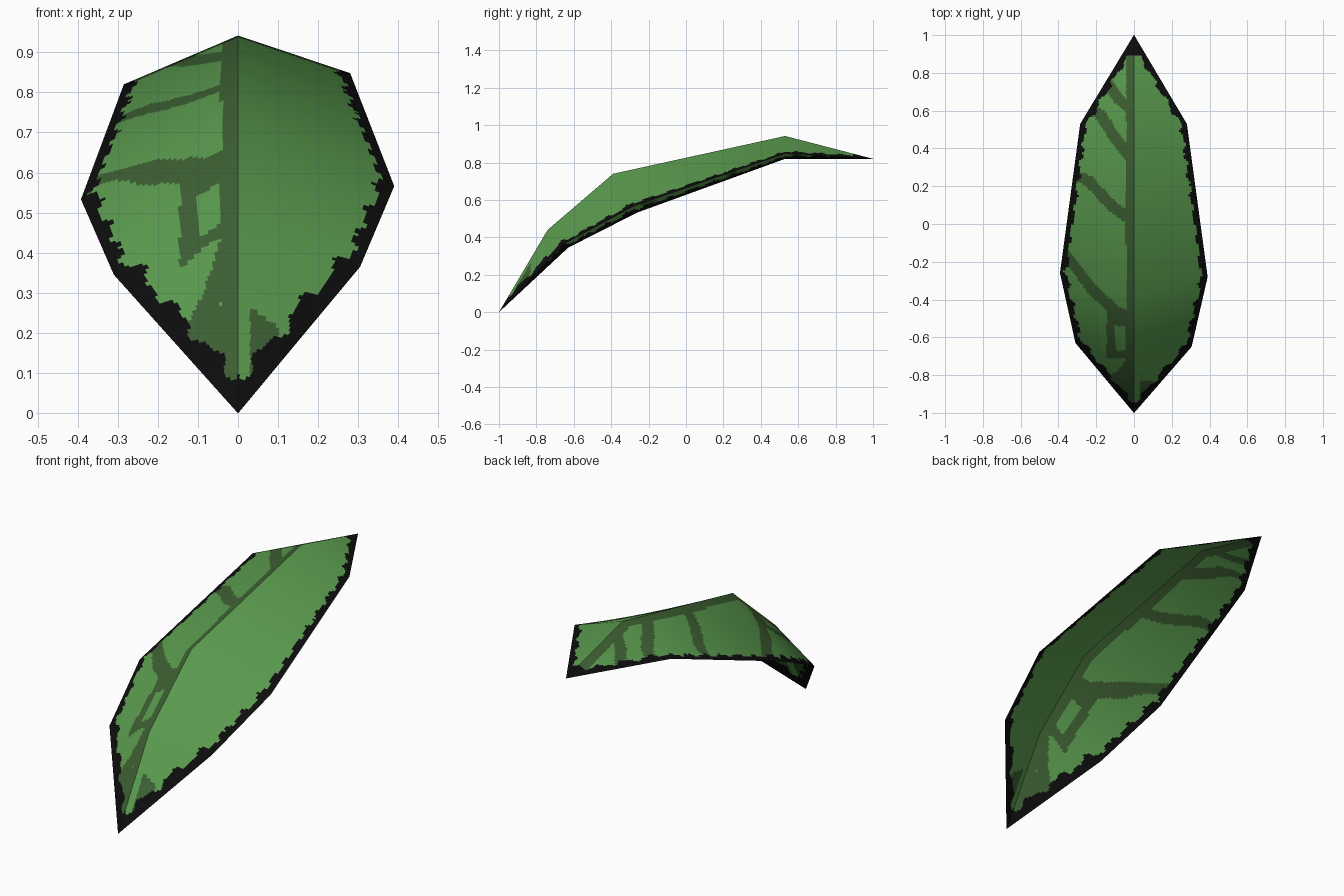
import bpy, math
from mathutils import Vector

if "Cube" in bpy.data.objects:
    bpy.data.objects.remove(bpy.data.objects["Cube"])

# Spine and the two rims of the leaf, from front tip to back tip
SPINE = [(0, -1, 0), (0, -.74, .44), (0, -.39, .74), (0, .53, .942), (0, 1, .82)]
LEFT = [(-.001, -1, 0), (-.31, -.63, .345), (-.392, -.26, .533), (-.285, .53, .82), (-.001, 1, .82)]
RIGHT = [(.001, -1, 0), (.305, -.65, .365), (.39, -.28, .566), (.28, .53, .848), (.001, 1, .82)]
# Painted veins on the left half, as seen from above
VEINS = [
    [(-.36, -.17), (-.30, -.24), (-.22, -.35), (-.12, -.44), (-.03, -.52)],
    [(-.30, .25), (-.24, .23), (-.16, .14), (-.11, .09), (-.03, .03)],
    [(-.24, .62), (-.17, .57), (-.11, .47), (-.03, .36)],
    [(-.13, .73), (-.08, .66), (-.03, .62)],
    [(-.02, -.74), (-.07, -.80), (-.13, -.84)],
]


def material(name, rgb):
    m = bpy.data.materials.new(name)
    m.diffuse_color = (*rgb, 1)
    m.use_nodes = True
    m.node_tree.nodes["Principled BSDF"].inputs["Base Color"].default_value = m.diffuse_color
    return m


MATS = [material("leaf green", (.105, .335, .078)),
        material("vein dark green", (.048, .12, .034)),
        material("black rim", (.004, .004, .004))]


def seg_dist(p, a, b):
    a, b = Vector(a), Vector(b)
    t = max(0, min(1, (p - a).dot(b - a) / (b - a).length_squared))
    return (p - a - (b - a) * t).length


def chain_dist(p, pts):
    return min(seg_dist(p, a, b) for a, b in zip(pts, pts[1:]))


def colour(c, rim, left):
    x, y, p = c.x, c.y, Vector((c.x, c.y))
    # Ragged black rim and tips
    ragged = .031 + .008 * math.sin(y * 55) + .004 * math.sin(y * 131)
    if chain_dist(p, rim) < ragged or y > .89 or y < -.945:
        return 2
    # Small dark patch beside the front tip
    if not left:
        return 1 if .03 < x < .1 and y < -.83 else 0
    # Light window inside the widened vein, then midrib and veins
    if -.10 < x < -.045 and -.67 < y < -.54:
        return 0
    if x > -.042 or (x > -.145 and -.71 < y < -.45):
        return 1
    if x > -.1 and y < -.82:
        return 1
    return 1 if min(chain_dist(p, v) for v in VEINS) < .029 else 0


def half_leaf(name, edge, left):
    s, e = [Vector(p) for p in SPINE], [Vector(p) for p in edge]
    rim = [(p.x, p.y) for p in e]
    # Smooth normals at the coarse stations
    panel = []
    for i in range(4):
        n = (e[i + 1] - s[i]).cross(s[i + 1] - e[i]).normalized()
        panel.append(n if n.z > 0 else -n)
    station = [(panel[max(i - 1, 0)] + panel[min(i, 3)]).normalized() for i in range(5)]
    # Fine grid over the panels
    NU, rows = 30, []
    for i in range(4):
        nt = max(4, round((s[i + 1] - s[i]).length / .0125))
        rows += [(i, k / nt) for k in range(nt)]
    rows.append((3, 1))
    verts, normals = [], []
    for i, t in rows:
        a, b = s[i].lerp(s[i + 1], t), e[i].lerp(e[i + 1], t)
        n = station[i].lerp(station[i + 1], t).normalized()
        for j in range(NU + 1):
            verts.append(a.lerp(b, j / NU))
            normals.append(n)
    faces = []
    for r in range(len(rows) - 1):
        for j in range(NU):
            q = r * (NU + 1) + j
            f = (q, q + 1, q + NU + 2, q + NU + 1)
            faces.append(f[::-1] if left else f)
    me = bpy.data.meshes.new(name)
    me.from_pydata(verts, [], faces)
    for m in MATS:
        me.materials.append(m)
    for p in me.polygons:
        p.use_smooth = True
        p.material_index = colour(p.center, rim, left)
    me.normals_split_custom_set_from_vertices(normals)
    bpy.context.collection.objects.link(bpy.data.objects.new(name, me))


half_leaf("leaf_left_half", LEFT, True)
half_leaf("leaf_right_half", RIGHT, False)
